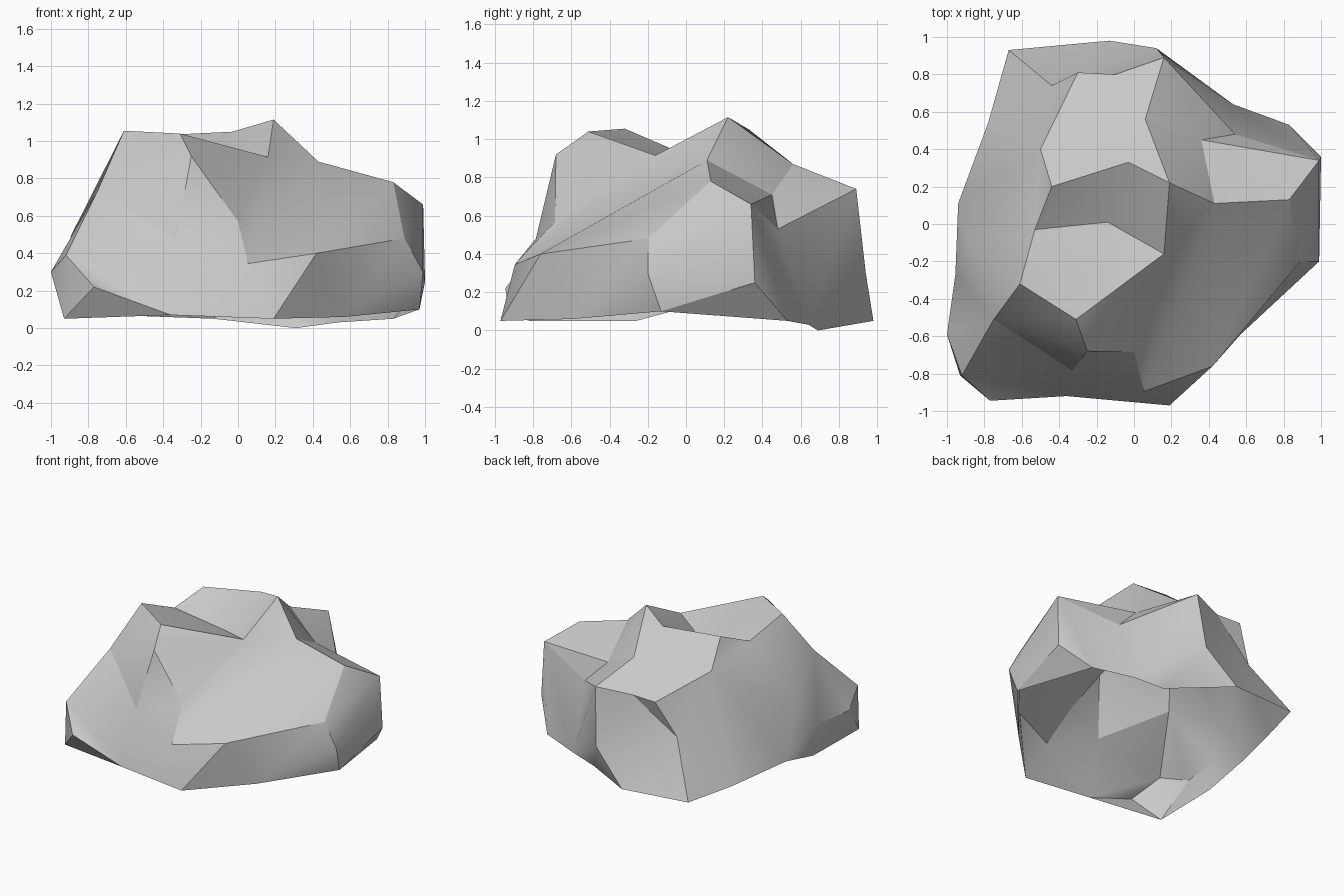
import bpy
import bmesh
from mathutils import Vector
from mathutils.geometry import delaunay_2d_cdt

default_cube = bpy.data.objects.get("Cube")
if default_cube:
    bpy.data.objects.remove(default_cube, do_unlink=True)

# Foot of the boulder, in order around the open underside
foot = {
    "B": (-.13, .98, .05), "w": (.31, .69, 0), "D": (.53, .64, .03),
    "E": (.83, .53, .05), "p": (.97, -.13, .1), "r": (.57, -.59, .06),
    "I": (.19, -.97, .05), "J": (-.36, -.92, .07), "q": (-.93, -.81, .05),
    "v": (-.92, -.26, .05), "O": (-.94, .11, .15), "P": (-.78, .54, .08),
    "A": (-.67, .93, .07),
}
# Corners around the widest part
waist = {
    "C": (.12, .94, .3), "s": (1, .36, .25), "G": (.99, -.2, .3),
    "H": (.42, -.76, .4), "n": (.055, -.895, .345), "K": (-.77, -.945, .22),
    "L": (-.92, -.81, .39), "M": (-1, -.59, .3), "t": (-.955, -.27, .3),
    "N": (-.89, -.1, .5), "T": (-.44, .74, .45), "k": (-.33, -.785, .48),
    "m": (0, -.685, .57), "d": (.89, -.2, .48),
}
# Corners of the upper ledges, the peak and the gully
crown = {
    "F": (.99, .34, .66), "Z": (.54, .48, .53), "a": (.36, .45, .71),
    "b": (.43, .11, .89), "c": (.83, .13, .78), "S": (.16, .89, .74),
    "R": (-.1, .8, .71), "Q": (-.3, .81, .71), "U": (-.5, .4, .85),
    "V": (-.44, .2, 1.03), "W": (-.03, .33, 1.05), "X": (.19, .22, 1.115),
    "Y": (.06, .56, .87), "e": (.16, -.16, .915), "f": (-.14, .01, .85),
    "g": (-.53, -.03, .93), "h": (-.61, -.32, 1.055), "i": (-.31, -.51, 1.04),
    "j": (-.75, -.51, .735), "l": (-.25, -.68, .92),
}
# Sharp creases and soft folds that run from corner to corner
creases = ["hiefgh", "gVWXe", "VUQRSYX", "ATQ", "TR", "SCB", "XbcFab", "YaZS",
           "ZF", "hjk", "ilk", "lmnHdc", "dGps", "HI", "FsE", "jLMq", "LKq",
           "KJ", "Mt"]
folds = ["kmel", "kneb", "nbHc", "SDC", "tO"]


def spread(point):
    """Flatten a corner as seen from a point under the rock."""
    x, y, z = point
    return Vector((x, y)) / (z + 0.9)


def stone_mesh(name):
    corners = {**foot, **waist, **crown}
    order = {key: index for index, key in enumerate(corners)}

    def pairs(lines):
        return [(order[one], order[two])
                for line in lines for one, two in zip(line, line[1:])]

    rim = "".join(foot)
    sharp = pairs(creases)
    edges = sharp + pairs(folds + [rim + rim[0]])
    flat = [spread(point) for point in corners.values()]
    result = delaunay_2d_cdt(flat, edges, [], 1, 1e-5)
    faces, sources = result[2], result[3]

    bm = bmesh.new()
    verts = [bm.verts.new(point) for point in corners.values()]
    for face in faces:
        ring = [sources[index][0] for index in face if sources[index]]
        if len(ring) > 2:
            bm.faces.new([verts[index] for index in ring]).smooth = True
    for one, two in sharp:
        edge = bm.edges.get((verts[one], verts[two]))
        if edge:
            edge.smooth = False
    mesh = bpy.data.meshes.new(name)
    bm.to_mesh(mesh)
    bm.free()
    return mesh


def plain_material(name, colour):
    material = bpy.data.materials.new(name)
    material.use_nodes = True
    material.diffuse_color = colour
    shader = next(node for node in material.node_tree.nodes
                  if node.type == "BSDF_PRINCIPLED")
    shader.inputs["Base Color"].default_value = colour
    return material


# Boulder
boulder = bpy.data.objects.new("boulder", stone_mesh("boulder"))
bpy.context.collection.objects.link(boulder)
boulder.data.materials.append(plain_material("stone_grey", (.58, .58, .58, 1)))
